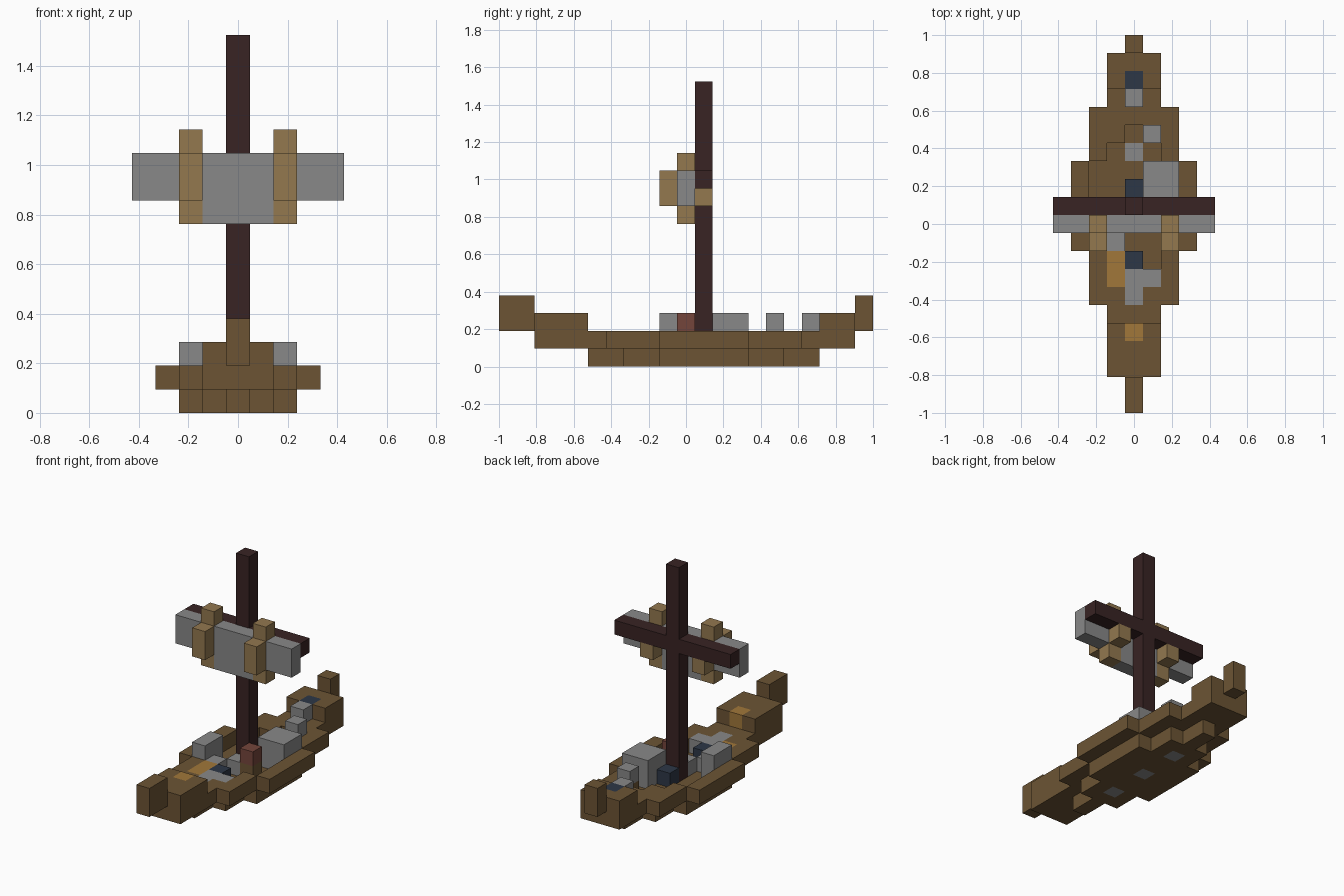
import bpy, bmesh
from mathutils import Vector

cube = bpy.data.objects.get("Cube")
if cube:
    bpy.data.objects.remove(cube, do_unlink=True)

UNIT = 2 / 21  # size of one block


def material(name, r, g, b):
    def lin(c):
        c /= 255
        return c / 12.92 if c < 0.04 else ((c + 0.055) / 1.055) ** 2.4
    colour = (lin(r), lin(g), lin(b), 1)
    m = bpy.data.materials.new(name)
    m.use_nodes = True
    m.diffuse_color = colour
    m.node_tree.nodes["Principled BSDF"].inputs["Base Color"].default_value = colour
    return m


brown = material("hull brown", 108, 84, 52)
grey = material("stone grey", 136, 136, 136)
dark = material("dark wood", 56, 35, 35)
tan = material("rope tan", 147, 120, 79)
amber = material("amber", 161, 119, 58)
blue = material("slate blue", 45, 55, 70)
red = material("brick red", 116, 69, 59)

cells = {}   # block position -> part name
parts = {}   # part name -> material


def fill(part, mat, xs, ys, zs):
    """Fill an inclusive range of blocks; later fills replace earlier ones."""
    parts[part] = mat
    for x in range(xs[0], xs[1] + 1):
        for y in range(ys[0], ys[1] + 1):
            for z in range(zs[0], zs[1] + 1):
                cells[x, y, z] = part


def carve(half, ys, z):
    for x in range(-half, half + 1):
        for y in range(ys[0], ys[1] + 1):
            cells.pop((x, y, z), None)


# Hull: stepped bottom, wider rim, raised ends and posts
for half, y0, y1 in ((0, -5, 7), (1, -3, 5), (2, -1, 3)):
    fill("hull", brown, (-half, half), (y0, y1), (0, 0))
for half, y0, y1 in ((1, -8, 9), (2, -4, 6), (3, -1, 3)):
    fill("hull", brown, (-half, half), (y0, y1), (1, 1))
for half, y0, y1 in ((2, -1, 3), (1, -2, 4), (0, -3, 5)):
    carve(half, (y0, y1), 1)
fill("hull", brown, (-1, 1), (-8, -6), (2, 2))
fill("hull", brown, (-1, 1), (8, 9), (2, 2))
fill("bow_post", brown, (0, 0), (-10, -9), (2, 3))
fill("stern_post", brown, (0, 0), (10, 10), (2, 3))

# Keel stones showing through the bottom
for y in (-2, 1, 4):
    fill("keel_stones", grey, (0, 0), (y, y), (0, 0))

# Cargo on the deck
fill("left_cargo", grey, (1, 2), (2, 3), (1, 2))
fill("right_cargo", grey, (-2, -2), (-1, 0), (1, 2))
fill("right_cargo", grey, (-1, -1), (-1, -1), (1, 1))
fill("mast_step", grey, (0, 0), (0, 0), (1, 1))
fill("rear_crates", grey, (1, 1), (5, 5), (2, 2))
fill("rear_crates", grey, (0, 0), (7, 7), (2, 2))
fill("front_slab", grey, (0, 0), (-4, -3), (1, 1))
fill("front_slab", grey, (1, 1), (-3, -3), (1, 1))
fill("amber_planks", amber, (-1, -1), (-3, -2), (1, 1))
fill("amber_planks", amber, (0, 0), (-6, -6), (2, 2))
for y, z in ((-2, 1), (2, 1), (8, 2)):
    fill("blue_seats", blue, (0, 0), (y, y), (z, z))
fill("barrel_base", brown, (1, 1), (0, 0), (1, 1))
fill("barrel_top", red, (1, 1), (0, 0), (2, 2))

# Mast, yard, furled sail and the ropes looped around it
fill("mast", dark, (0, 0), (1, 1), (1, 15))
fill("yard", dark, (-4, 4), (1, 1), (10, 10))
fill("sail", grey, (-4, 4), (0, 0), (9, 10))
fill("sail", grey, (-1, 1), (0, 0), (8, 8))
for x in (-2, 2):
    fill("sail_ropes", tan, (x, x), (-1, -1), (9, 10))
    fill("sail_ropes", tan, (x, x), (0, 0), (8, 8))
    fill("sail_ropes", tan, (x, x), (0, 0), (11, 11))
    fill("sail_ropes", tan, (x, x), (1, 1), (9, 9))


# Turn each part into a mesh of its exposed block faces
def build(part, mat):
    bm = bmesh.new()
    for cell, owner in cells.items():
        if owner != part:
            continue
        centre = Vector(cell) + Vector((0, 0, 0.5))
        for axis in range(3):
            for sign in (-1, 1):
                n = Vector((0, 0, 0))
                n[axis] = sign
                if tuple(int(c + d) for c, d in zip(cell, n)) in cells:
                    continue
                a = Vector((0, 0, 0))
                a[(axis + 1) % 3] = 0.5
                b = n.cross(a)
                mid = centre + n / 2
                corners = (mid - a - b, mid + a - b, mid + a + b, mid - a + b)
                bm.faces.new([bm.verts.new(c * UNIT) for c in corners])
    bmesh.ops.remove_doubles(bm, verts=bm.verts, dist=UNIT / 100)
    mesh = bpy.data.meshes.new(part)
    bm.to_mesh(mesh)
    bm.free()
    mesh.materials.append(mat)
    obj = bpy.data.objects.new(part, mesh)
    bpy.context.collection.objects.link(obj)


for part, mat in parts.items():
    build(part, mat)
